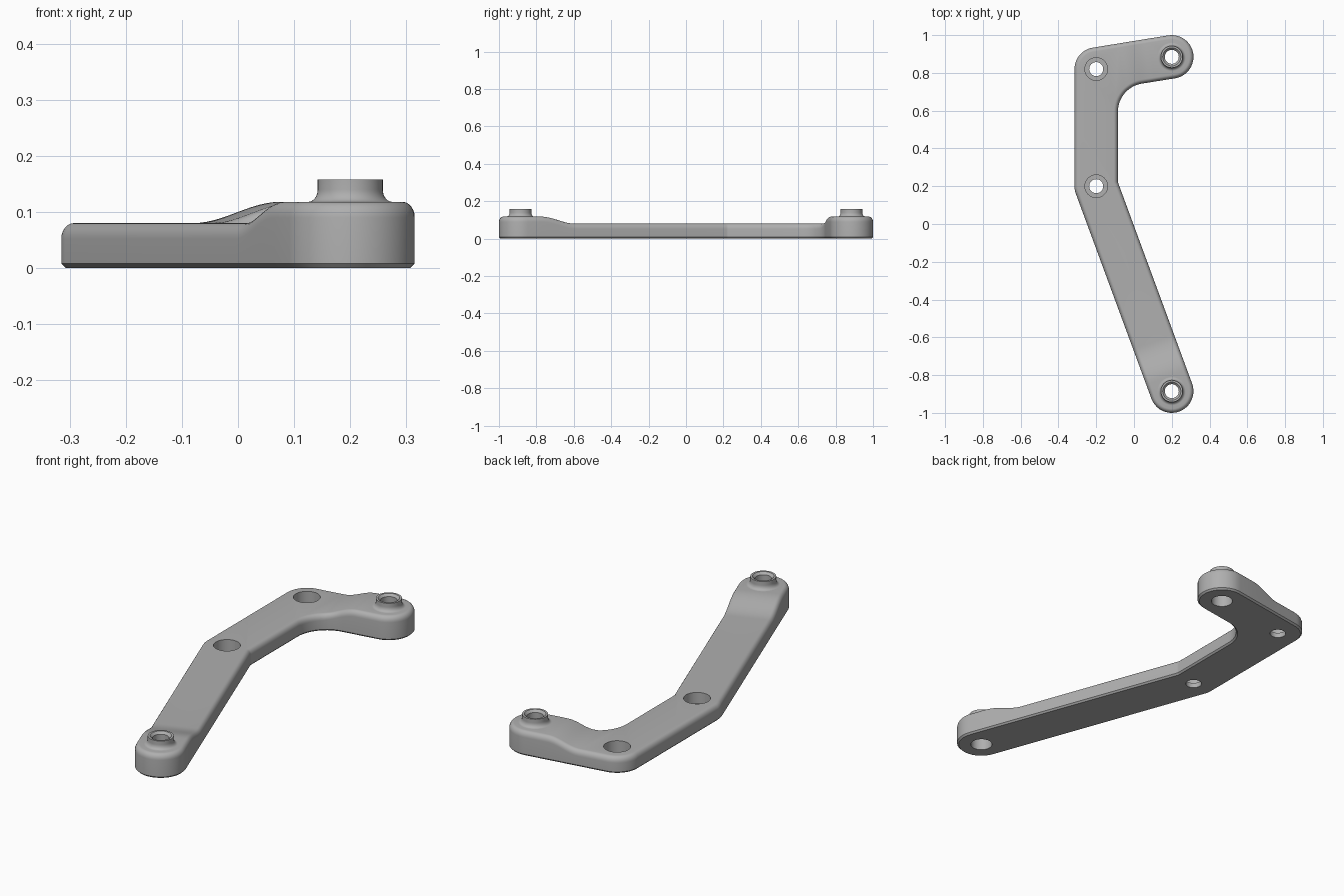
import bpy, bmesh, math
from mathutils import Vector

if "Cube" in bpy.data.objects:
    bpy.data.objects.remove(bpy.data.objects["Cube"])

grey = bpy.data.materials.new("satin grey")
grey.use_nodes = True
grey.diffuse_color = (0.43, 0.43, 0.43, 1)
grey.node_tree.nodes["Principled BSDF"].inputs["Base Color"].default_value = grey.diffuse_color

BASE, RAISE, W = 0.08, 0.038, 0.115
END_A, END_B = Vector((0.2, -0.885)), Vector((0.2, 0.885))
KINK, CORNER = Vector((-0.2, 0.2)), Vector((-0.2, 0.82))

# Outline as a belt of circles, negative radius for inside corners
BELT = [(END_A, W), (Vector((-0.055, 0.226)), -0.03), (Vector((0.065, 0.595)), -0.15),
        (END_B, W), (CORNER, W), (KINK, W)]


def normal(a, b):
    (c1, r1), (c2, r2) = a, b
    d = c2 - c1
    s = (r1 - r2) / d.length
    d.normalize()
    return Vector((d.y, -d.x)) * math.sqrt(1 - s * s) + d * s


def outline(inset, steps=20):
    pts = []
    for i, (c, r) in enumerate(BELT):
        n0 = normal(BELT[i - 1], BELT[i])
        n1 = normal(BELT[i], BELT[(i + 1) % len(BELT)])
        a0 = math.atan2(n0.y, n0.x)
        turn = math.atan2(n1.y, n1.x) - a0
        turn = turn % math.tau if r > 0 else -((-turn) % math.tau)
        for k in range(steps + 1):
            a = a0 + turn * k / steps
            pts.append(c + (r - inset) * Vector((math.cos(a), math.sin(a))))
    return pts


def make_object(name, bm):
    bmesh.ops.recalc_face_normals(bm, faces=bm.faces)
    me = bpy.data.meshes.new(name)
    bm.to_mesh(me)
    bm.free()
    me.materials.append(grey)
    ob = bpy.data.objects.new(name, me)
    bpy.context.collection.objects.link(ob)
    return ob


def activate(ob):
    bpy.ops.object.select_all(action='DESELECT')
    ob.select_set(True)
    bpy.context.view_layer.objects.active = ob


def lathe(name, centre, profile, closed, steps=48):
    bm = bmesh.new()
    rings = []
    for r, z in profile:
        rings.append([bm.verts.new((centre.x + r * math.cos(math.tau * k / steps),
                                    centre.y + r * math.sin(math.tau * k / steps), z))
                      for k in range(steps)])
    pairs = list(zip(rings, rings[1:]))
    if closed:
        pairs.append((rings[-1], rings[0]))
    else:
        bm.faces.new(rings[0])
        bm.faces.new(rings[-1])
    for a, b in pairs:
        for k in range(steps):
            j = (k + 1) % steps
            bm.faces.new((a[k], a[j], b[j], b[k]))
    return make_object(name, bm)


# Bracket body: chamfered below, rounded above
section = [(0.008, 0), (0, 0.008)]
for k in range(7):
    a = math.pi / 2 * k / 6
    section.append((0.022 * (1 - math.cos(a)), BASE - 0.028 * (1 - math.sin(a))))
bm = bmesh.new()
loops = [[bm.verts.new((p.x, p.y, z)) for p in outline(i)] for i, z in section]
for a, b in zip(loops, loops[1:]):
    for k in range(len(a)):
        j = (k + 1) % len(a)
        bm.faces.new((a[k], a[j], b[j], b[k]))
bm.faces.new(loops[0][::-1])
bm.faces.new(loops[-1])


def cut(point, direction, keep):
    faces = [f for f in bm.faces if keep(f.calc_center_median().y)]
    geom = set(faces)
    for f in faces:
        geom.update(f.edges)
        geom.update(f.verts)
    bmesh.ops.bisect_plane(bm, geom=list(geom), dist=1e-5,
                           plane_co=point.to_3d(), plane_no=direction.to_3d())


# Raised ends: slice across each ramp, then lift the upper surface
for y in (-0.35, 0.5):
    cut(Vector((0, y)), Vector((0, 1)), lambda v: True)
RAMPS = [(END_A, (KINK - END_A).normalized(), 0.08, 0.28, lambda y: y < -0.35),
         (END_B, (CORNER - END_B).normalized(), 0.11, 0.27, lambda y: y > 0.5)]
for end, d, s0, s1, keep in RAMPS:
    for k in range(13):
        cut(end + d * (s0 + (s1 - s0) * k / 12), d, keep)
    for v in bm.verts:
        if keep(v.co.y) and v.co.z > 0.03:
            t = ((v.co.xy - end).dot(d) - s0) / (s1 - s0)
            t = min(max(t, 0), 1)
            v.co.z += RAISE * (0.5 + 0.5 * math.cos(math.pi * t))
body = make_object("bracket_body", bm)

# Holes: counterbored in the middle, plain under the bosses
stepped = [(0.037, -0.05), (0.037, 0.025), (0.06, 0.025), (0.06, 0.2)]
plain = [(0.05, -0.05), (0.05, 0.2)]
for centre, profile in ((KINK, stepped), (CORNER, stepped), (END_A, plain), (END_B, plain)):
    cutter = lathe("hole_cutter", centre, profile, False)
    cutter.hide_render = True
    mod = body.modifiers.new("hole", 'BOOLEAN')
    mod.operation, mod.solver, mod.object = 'DIFFERENCE', 'EXACT', cutter
    activate(body)
    bpy.ops.object.modifier_apply(modifier=mod.name)
    bpy.data.objects.remove(cutter)

# Flared hollow bosses on both raised ends
TOP = BASE + RAISE
boss = [(0.037, 0.08), (0.0505, 0.08), (0.0505, TOP - 0.003), (0.075, TOP - 0.003)]
for k in range(9):
    a = math.pi / 2 * k / 8
    boss.append((0.075 - 0.017 * math.sin(a), TOP + 0.022 * (1 - math.cos(a))))
boss += [(0.058, 0.158), (0.048, 0.158), (0.037, 0.147)]
parts = [body, lathe("front_boss", END_A, boss, True), lathe("back_boss", END_B, boss, True)]

for ob in parts:
    activate(ob)
    bpy.ops.object.shade_smooth_by_angle(angle=math.radians(30))
